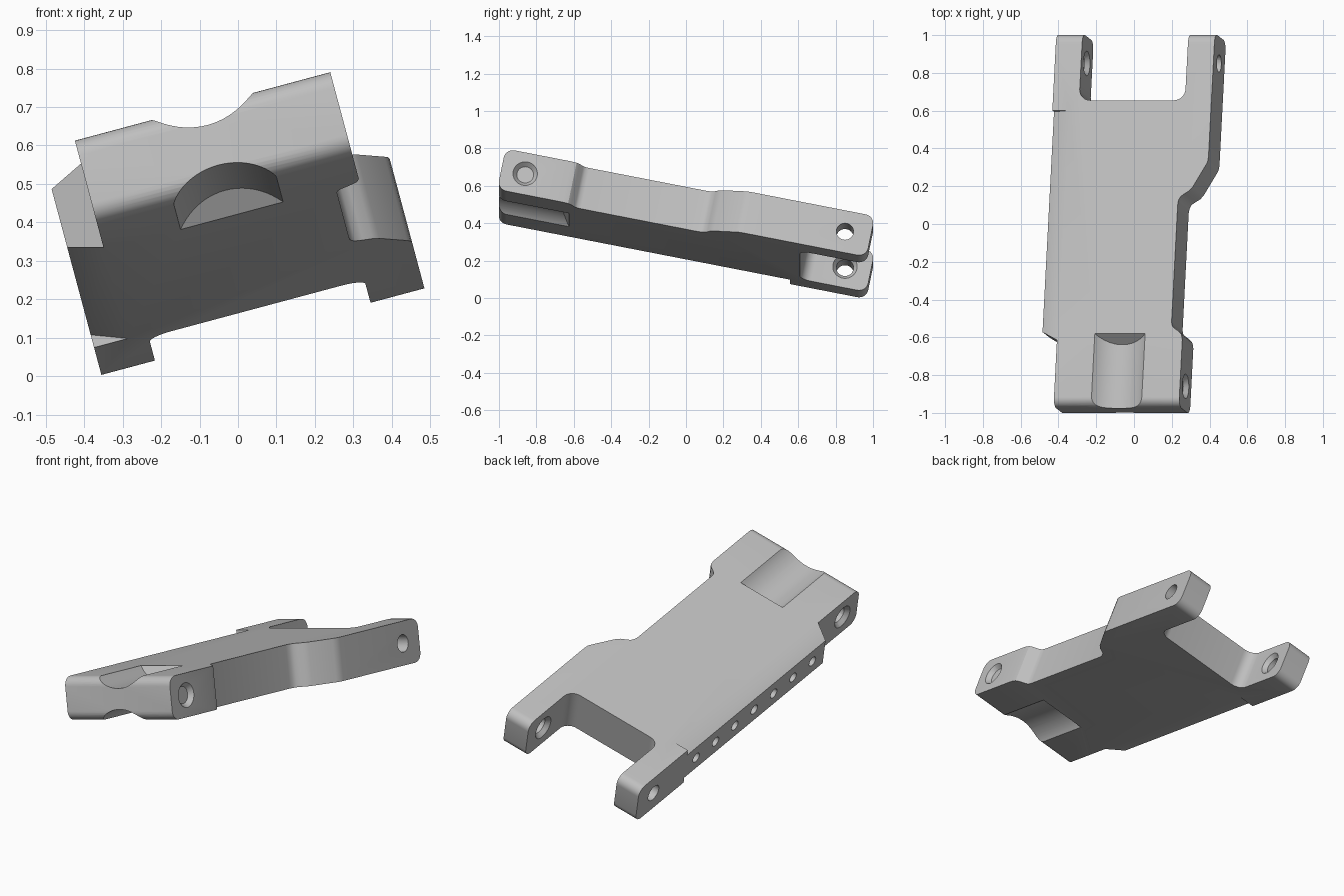
import bpy, bmesh, math
from mathutils import Matrix, Vector

cube = bpy.data.objects.get("Cube")
if cube:
    bpy.data.objects.remove(cube, do_unlink=True)

HALF_L, HALF_T, CORNER = 1.007, 0.115, 0.05   # half length, half thickness, end rounding
HEAD = (-0.251, 0.436)                        # sides of the front head
FORK = (-0.198, 0.382)                        # inner sides of the rear fork
LEFT, RIGHT = -0.342, 0.527                   # outer sides of the fork legs

metal = bpy.data.materials.new("plain grey metal")
metal.use_nodes = True
GREY = (0.52, 0.52, 0.52, 1)
metal.diffuse_color = GREY
metal.node_tree.nodes["Principled BSDF"].inputs["Base Color"].default_value = GREY


def add_object(name, bm):
    bmesh.ops.recalc_face_normals(bm, faces=bm.faces[:])
    mesh = bpy.data.meshes.new(name)
    bm.to_mesh(mesh)
    bm.free()
    obj = bpy.data.objects.new(name, mesh)
    bpy.context.collection.objects.link(obj)
    return obj


def prism(name, points, axis, start, end):
    """Extrude a closed profile along x, y or z."""
    bm = bmesh.new()
    verts = []
    for p in points:
        co = list(p)
        co.insert(axis, start)
        verts.append(bm.verts.new(co))
    face = bm.faces.new(verts)
    new = bmesh.ops.extrude_face_region(bm, geom=[face])["geom"]
    shift = Vector((0, 0, 0))
    shift[axis] = end - start
    bmesh.ops.translate(bm, vec=shift, verts=[g for g in new if isinstance(g, bmesh.types.BMVert)])
    return add_object(name, bm)


def cone_along_x(name, x0, x1, y, r0, r1):
    bm = bmesh.new()
    place = Matrix.Translation(((x0 + x1) / 2, y, 0)) @ Matrix.Rotation(math.pi / 2, 4, "Y")
    bmesh.ops.create_cone(bm, cap_ends=True, segments=32, radius1=r0, radius2=r1,
                          depth=x1 - x0, matrix=place)
    return add_object(name, bm)


def arc(cx, cy, r, a0, a1, steps=8):
    return [(cx + r * math.cos(math.radians(a0 + (a1 - a0) * i / steps)),
             cy + r * math.sin(math.radians(a0 + (a1 - a0) * i / steps))) for i in range(steps + 1)]


def boolean(target, tool, operation="DIFFERENCE"):
    mod = target.modifiers.new("cut", "BOOLEAN")
    mod.operation, mod.object, mod.solver = operation, tool, "EXACT"
    bpy.context.view_layer.update()
    mesh = bpy.data.meshes.new_from_object(target.evaluated_get(bpy.context.evaluated_depsgraph_get()))
    target.modifiers.clear()
    target.data = mesh
    bpy.data.objects.remove(tool, do_unlink=True)


# Plan outline: head, right waist and flare, fork with rounded inner corners, left flange
root, fr = 0.645, 0.06
outline = [(HEAD[0], -1.1), (HEAD[1], -1.1), (HEAD[1], -0.65), (0.43, -0.62), (0.415, -0.603),
           (0.385, -0.583), (0.375, -0.57), (0.372, -0.55), (0.372, 0.08), (0.375, 0.105),
           (0.385, 0.125), (0.405, 0.14), (0.43, 0.155), (0.448, 0.175), (0.515, 0.295),
           (0.524, 0.315), (RIGHT, 0.34), (RIGHT, 1.1), (FORK[1], 1.1)]
outline += arc(FORK[1] - fr, root + fr, fr, 0, -90)
outline += arc(FORK[0] + fr, root + fr, fr, 270, 180)
outline += [(FORK[0], 1.1), (LEFT, 1.1), (LEFT, -0.60), (HEAD[0], -0.65)]
arm = prism("fork_arm", outline, 2, -0.2, 0.2)

# Side profile with rounded ends
ly, lz = HALF_L - CORNER, HALF_T - CORNER
side = []
for sy, sz, a in ((1, 1, 0), (-1, 1, 90), (-1, -1, 180), (1, -1, 270)):
    side += arc(sy * ly, sz * lz, CORNER, a, a + 90)
boolean(arm, prism("side_profile", side, 0, -1, 1), "INTERSECT")

mid = sum(HEAD) / 2
for s in (1, -1):
    # Shallow bevel above and below the left flange
    slope = [(HEAD[0], s * HALF_T), (LEFT - 0.091, s * 0.045), (LEFT - 0.091, s * 0.2), (HEAD[0], s * 0.2)]
    boolean(arm, prism("flange_bevel", slope, 1, -0.8, 0.59))
    # Round groove in the head, with a sloping end wall
    depth, half = 0.06, 0.138
    r = (half ** 2 + depth ** 2) / (2 * depth)
    ang = math.degrees(math.asin(half / r))
    bottom = arc(mid, HALF_T - depth + r, r, 270 - ang, 270 + ang, 20)
    pts = [(mid - half, 0.2)] + bottom + [(mid + half, 0.2)]
    groove = prism("head_groove", [(x, s * z) for x, z in pts], 1, -1.2, -0.615)
    for v in groove.data.vertices:
        if v.co.y > -1:
            v.co.y += (abs(v.co.z) - HALF_T) * 0.8
    boolean(arm, groove)

# Pin holes through the head and the fork
for y in (-0.877, 0.867):
    boolean(arm, cone_along_x("pin_hole", -0.8, 0.8, y, 0.046, 0.046))

# Countersinks on the head sides and the inner fork faces
WIDE, DEEP, TINY = 0.067, 0.025, 0.002
for x, y, way in ((HEAD[0], -0.877, 1), (HEAD[1], -0.877, -1), (FORK[0], 0.867, -1), (FORK[1], 0.867, 1)):
    if way > 0:
        sink = cone_along_x("countersink", x - TINY, x + DEEP, y, WIDE, 0.045)
    else:
        sink = cone_along_x("countersink", x - DEEP, x + TINY, y, 0.045, WIDE)
    boolean(arm, sink)

# Row of small blind holes in the left flange
for i in range(7):
    boolean(arm, cone_along_x("flange_hole", LEFT - 0.1, LEFT + 0.12, -0.5 + i / 6, 0.028, 0.028))

# Tilt the finished arm into its resting pose
arm.data.transform(Matrix.Translation((-0.103, 0, 0.385)) @ Matrix.Rotation(math.radians(-15), 4, "Y")
                   @ Matrix.Rotation(math.radians(-11.4), 4, "X"))
arm.data.materials.clear()
arm.data.materials.append(metal)
bpy.ops.object.select_all(action="DESELECT")
arm.select_set(True)
bpy.context.view_layer.objects.active = arm
bpy.ops.object.shade_smooth_by_angle(angle=math.radians(30))
